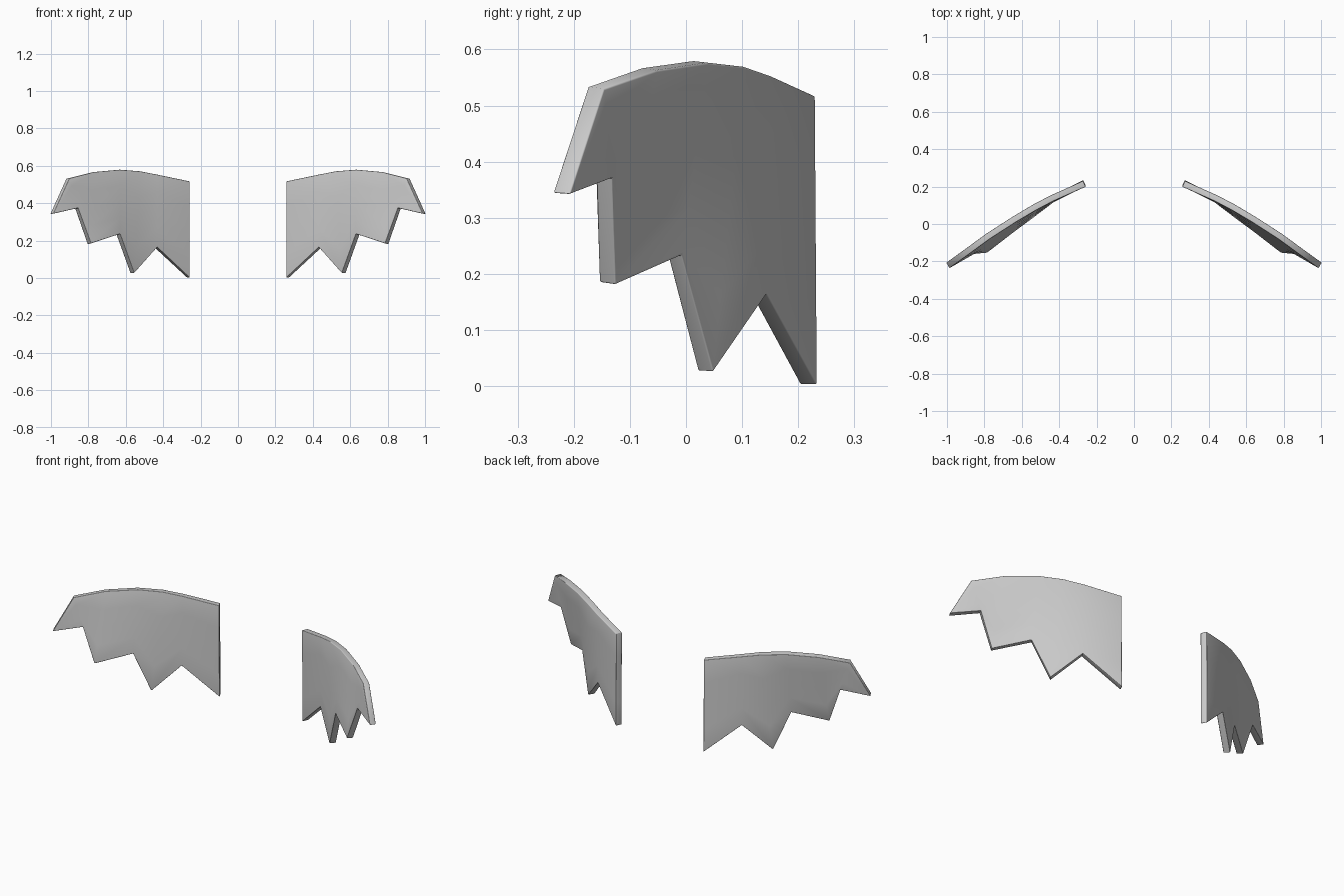
import bpy, bmesh, math
from mathutils import Vector

cube = bpy.data.objects.get("Cube")
if cube:
    bpy.data.objects.remove(cube, do_unlink=True)

grey = bpy.data.materials.new("plain grey")
grey.use_nodes = True
colour = (0.6, 0.6, 0.6, 1)
grey.diffuse_color = colour
grey.node_tree.nodes["Principled BSDF"].inputs["Base Color"].default_value = colour

# Columns across one wing plate: point on the top edge, point on the jagged lower edge
COLUMNS = [
    ((0.265, 0.215, 0.517), (0.265, 0.219, 0.002)),
    ((0.44, 0.137, 0.553), (0.44, 0.13, 0.165)),
    ((0.53, 0.09, 0.570), (0.565, 0.035, 0.026)),
    ((0.64, 0.025, 0.578), (0.64, -0.02, 0.235)),
    ((0.78, -0.065, 0.565), (0.795, -0.14, 0.183)),
    ((0.91, -0.16, 0.532), (0.862, -0.145, 0.373)),
]
OUTER_TIP = (0.996, -0.222, 0.343)
ROWS = 4


def wing_plate(name, side):
    bm = bmesh.new()

    def vert(p):
        return bm.verts.new((side * p[0], p[1], p[2]))

    # Curved sheet, closed by a fan to the outer tip
    grid = [[vert(Vector(a).lerp(Vector(b), r / ROWS)) for r in range(ROWS + 1)]
            for a, b in COLUMNS]
    tip = vert(OUTER_TIP)
    for left, right in zip(grid, grid[1:]):
        for r in range(ROWS):
            bm.faces.new((left[r], left[r + 1], right[r + 1], right[r]))
    for r in range(ROWS):
        bm.faces.new((grid[-1][r], grid[-1][r + 1], tip))
    bmesh.ops.recalc_face_normals(bm, faces=bm.faces)

    mesh = bpy.data.meshes.new(name)
    bm.to_mesh(mesh)
    bm.free()
    mesh.materials.append(grey)
    obj = bpy.data.objects.new(name, mesh)
    bpy.context.collection.objects.link(obj)

    # Thickness and rounded rim
    solid = obj.modifiers.new("thickness", 'SOLIDIFY')
    solid.thickness = 0.034
    solid.offset = 0
    bevel = obj.modifiers.new("rounded rim", 'BEVEL')
    bevel.width = 0.014
    bevel.segments = 4
    bevel.limit_method = 'ANGLE'
    bevel.angle_limit = math.radians(50)

    bpy.ops.object.select_all(action='DESELECT')
    obj.select_set(True)
    bpy.context.view_layer.objects.active = obj
    bpy.ops.object.shade_smooth()


for name, side in (("left_wing_plate", 1), ("right_wing_plate", -1)):
    wing_plate(name, side)
